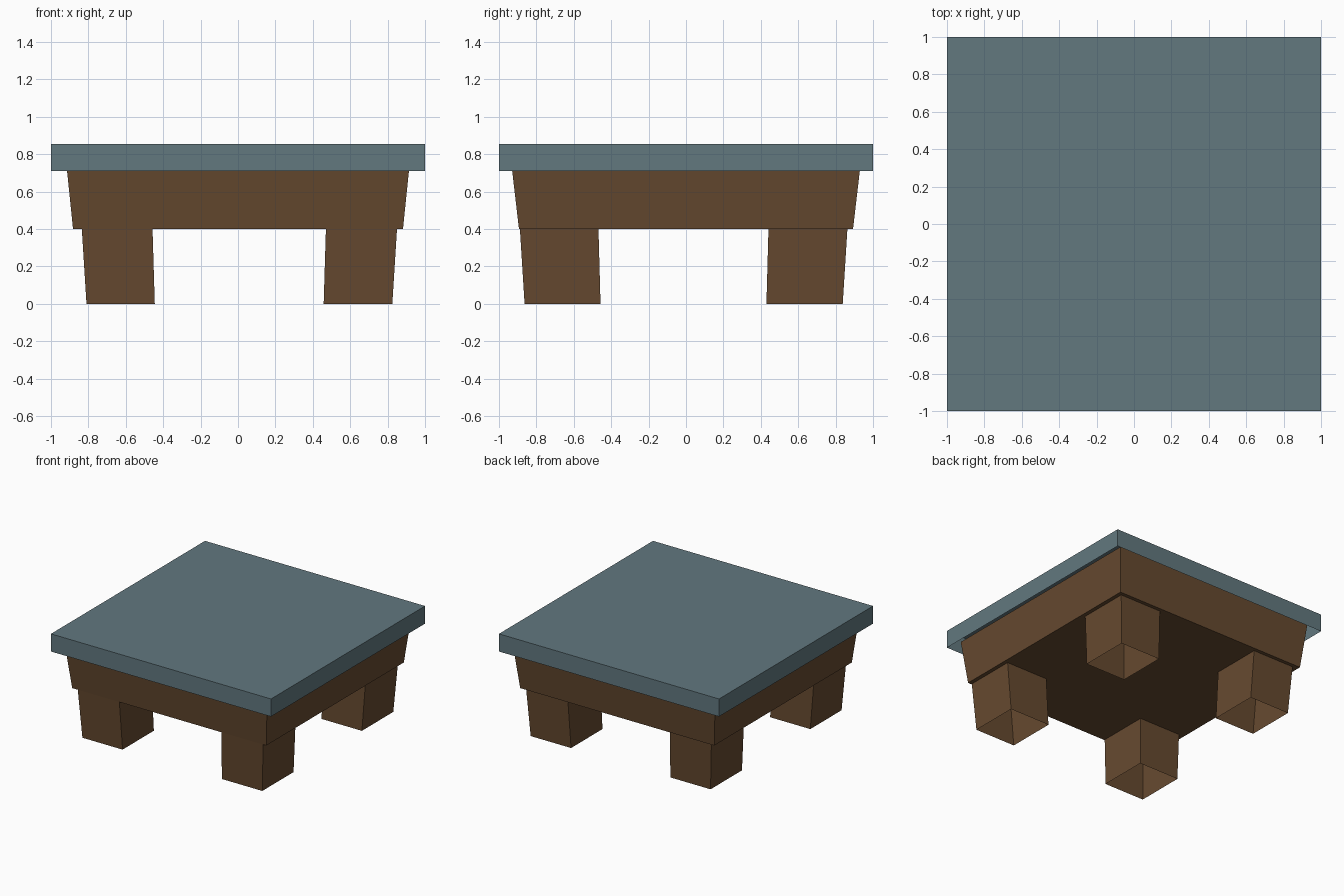
import bpy, bmesh

if "Cube" in bpy.data.objects:
    bpy.data.objects.remove(bpy.data.objects["Cube"])


def material(name, rgb):
    m = bpy.data.materials.new(name)
    m.diffuse_color = (*rgb, 1)
    m.use_nodes = True
    m.node_tree.nodes["Principled BSDF"].inputs["Base Color"].default_value = m.diffuse_color
    return m


SLATE = material("slate blue grey", (0.122, 0.188, 0.212))
WOOD = material("brown wood", (0.133, 0.068, 0.029))


def tapered_box(name, low, high, z0, z1, mat, bottom=True, top=True):
    """Box between two rectangles (x0, x1, y0, y1); either end may stay open."""
    bm = bmesh.new()
    rings = []
    for (x0, x1, y0, y1), z in ((low, z0), (high, z1)):
        rings.append([bm.verts.new((x, y, z)) for x, y in
                      ((x0, y0), (x1, y0), (x1, y1), (x0, y1))])
    a, b = rings
    for i in range(4):
        j = (i + 1) % 4
        bm.faces.new((a[i], a[j], b[j], b[i]))
    if bottom:
        bm.faces.new(a[::-1])
    if top:
        bm.faces.new(b)
    mesh = bpy.data.meshes.new(name)
    bm.to_mesh(mesh)
    bm.free()
    mesh.materials.append(mat)
    obj = bpy.data.objects.new(name, mesh)
    bpy.context.collection.objects.link(obj)
    return obj


# Table top: a cap with a skirt, open underneath
full = (-1, 1, -1, 1)
tapered_box("table_top", full, full, 0.71, 0.855, SLATE, bottom=False)

# Tapered apron, reaching up inside the top
tapered_box("apron", (-0.882, 0.882, -0.893, 0.893),
            (-0.919, 0.919, -0.935, 0.935), 0.40, 0.76, WOOD)

# Four legs leaning inwards to the floor, open at the foot: (bottom, top) ranges
X_SIDES = {"left": ((-0.81, -0.445), (-0.835, -0.457)),
           "right": ((0.458, 0.825), (0.47, 0.85))}
Y_SIDES = {"front": ((-0.863, -0.457), (-0.888, -0.468)),
           "back": ((0.43, 0.838), (0.441, 0.863))}
for yn, (yb, yt) in Y_SIDES.items():
    for xn, (xb, xt) in X_SIDES.items():
        tapered_box(f"{yn}_{xn}_leg", xb + yb, xt + yt, 0, 0.40, WOOD,
                    bottom=False, top=False)
